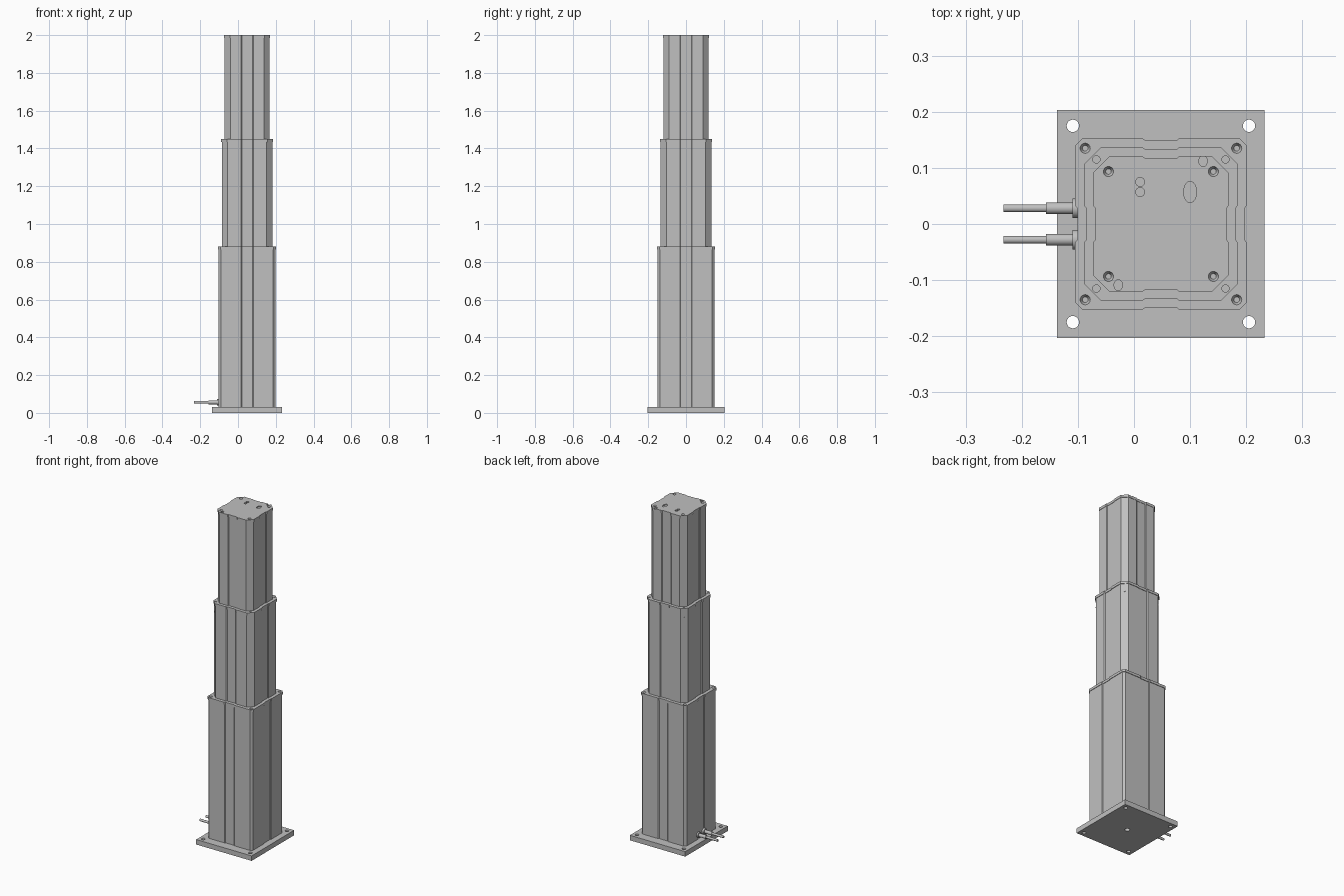
import bpy, bmesh
from math import radians
from mathutils import Matrix, Vector

if "Cube" in bpy.data.objects:
    bpy.data.objects.remove(bpy.data.objects["Cube"])

CX = 0.048  # column axis
CORNERS = [(sx, sy) for sx in (-1, 1) for sy in (-1, 1)]

grey = bpy.data.materials.new("light grey metal")
grey.use_nodes = True
grey.diffuse_color = (0.53, 0.53, 0.53, 1)
grey.node_tree.nodes["Principled BSDF"].inputs["Base Color"].default_value = grey.diffuse_color


def finish(name, bm):
    bmesh.ops.recalc_face_normals(bm, faces=bm.faces)
    mesh = bpy.data.meshes.new(name)
    bm.to_mesh(mesh)
    bm.free()
    mesh.materials.append(grey)
    obj = bpy.data.objects.new(name, mesh)
    bpy.context.collection.objects.link(obj)
    return obj


def smooth(obj):
    bpy.ops.object.select_all(action='DESELECT')
    obj.select_set(True)
    bpy.context.view_layer.objects.active = obj
    bpy.ops.object.shade_smooth_by_angle(angle=radians(30))


def add_prism(bm, outline, z0, z1):
    face = bm.faces.new([bm.verts.new((x, y, z0)) for x, y in outline])
    top = bmesh.ops.extrude_face_region(bm, geom=[face])["geom"]
    bmesh.ops.translate(bm, vec=(0, 0, z1 - z0),
                        verts=[v for v in top if isinstance(v, bmesh.types.BMVert)])


def add_cone(bm, centre, r_low, r_high, depth, axis=(0, 0, 1), scale_y=1):
    turn = Vector((0, 0, 1)).rotation_difference(Vector(axis)).to_matrix().to_4x4()
    bmesh.ops.create_cone(bm, cap_ends=True, segments=24, radius1=r_low, radius2=r_high, depth=depth,
                          matrix=Matrix.Translation(centre) @ turn @ Matrix.Diagonal((1, scale_y, 1, 1)))


def tube_outline(half, chamfer):
    """Chamfered square with a shallow groove in the middle of each side."""
    side = [(-half + chamfer, -half), (-0.033, -half), (-0.028, -half + 0.004),
            (0.028, -half + 0.004), (0.033, -half), (half - chamfer, -half)]
    points = []
    for turn in range(4):
        rot = Matrix.Rotation(radians(90 * turn), 2)
        points += [rot @ Vector(p) for p in side]
    return [(p.x + CX, p.y) for p in points]


def carve(obj, cutter_bm):
    cutter = finish("hole_cutter", cutter_bm)
    cutter.hide_render = True
    mod = obj.modifiers.new("holes", 'BOOLEAN')
    mod.operation, mod.solver, mod.object = 'DIFFERENCE', 'EXACT', cutter
    bpy.context.view_layer.objects.active = obj
    bpy.ops.object.modifier_apply(modifier=mod.name)
    bpy.data.objects.remove(cutter)
    smooth(obj)


def corner_cuts(bm, half, r_low, r_high, top, depth):
    for sx, sy in CORNERS:
        add_cone(bm, (CX + sx * half, sy * half, top - depth / 2 + 0.001), r_low, r_high, depth)


# Base plate with mounting holes
bm = bmesh.new()
add_prism(bm, [(CX - 0.185, -0.203), (CX + 0.185, -0.203), (CX + 0.185, 0.203), (CX - 0.185, 0.203)], 0, 0.03)
base = finish("base_plate", bm)
cuts = bmesh.new()
for sx, sy in CORNERS:
    add_cone(cuts, (CX + sx * 0.157, sy * 0.175, 0.015), 0.011, 0.011, 0.1)
add_cone(cuts, (CX, 0, 0), 0.014, 0.014, 0.05)
carve(base, cuts)

# Telescoping tubes
for name, half, chamfer, z0, z1 in (("lower_tube", 0.150, 0.012, 0.03, 0.865),
                                    ("middle_tube", 0.134, 0.030, 0.865, 1.435),
                                    ("upper_tube", 0.119, 0.030, 1.435, 1.985)):
    bm = bmesh.new()
    add_prism(bm, tube_outline(half, chamfer), z0, z1)
    finish(name, bm)

# End caps with screw holes
bm = bmesh.new()
add_prism(bm, tube_outline(0.153, 0.013), 0.865, 0.88)
lower_cap = finish("lower_cap", bm)
cuts = bmesh.new()
corner_cuts(cuts, 0.135, 0.005, 0.0095, 0.88, 0.01)
carve(lower_cap, cuts)

bm = bmesh.new()
add_prism(bm, tube_outline(0.137, 0.030), 1.435, 1.45)
middle_cap = finish("middle_cap", bm)
cuts = bmesh.new()
corner_cuts(cuts, 0.115, 0.0065, 0.0065, 1.45, 0.004)
carve(middle_cap, cuts)

# Top plate with screw holes, cable openings and edge slots
bm = bmesh.new()
add_prism(bm, tube_outline(0.121, 0.030), 1.985, 2.0)
top_plate = finish("top_plate", bm)
cuts = bmesh.new()
corner_cuts(cuts, 0.0935, 0.005, 0.0095, 2.0, 0.01)
for y in (0.075, 0.057):
    add_cone(cuts, (0.011, y, 2.0), 0.008, 0.008, 0.01)
add_cone(cuts, (0.1, 0.057, 2.0), 0.0115, 0.0115, 0.012, scale_y=1.65)
for x, y in ((0.123, 0.112), (-0.028, -0.109)):
    add_cone(cuts, (x, y, 2.0), 0.0075, 0.0075, 0.01, scale_y=1.3)
carve(top_plate, cuts)

# Small set screws in the corners of the middle tube
bm = bmesh.new()
for sx, sy in CORNERS:
    add_cone(bm, (CX + sx * 0.119, sy * 0.119, 1.39), 0.005, 0.005, 0.003, axis=(sx, sy, 0))
smooth(finish("set_screws", bm))

# Cables with collar and sleeve
for name, y in (("left_cable", 0.028), ("right_cable", -0.028)):
    bm = bmesh.new()
    for x0, x1, radius in ((-0.233, -0.15, 0.007), (-0.157, -0.1, 0.0105), (-0.11, -0.095, 0.0175)):
        add_cone(bm, ((x0 + x1) / 2, y, 0.056), radius, radius, x1 - x0, axis=(1, 0, 0))
    smooth(finish(name, bm))
